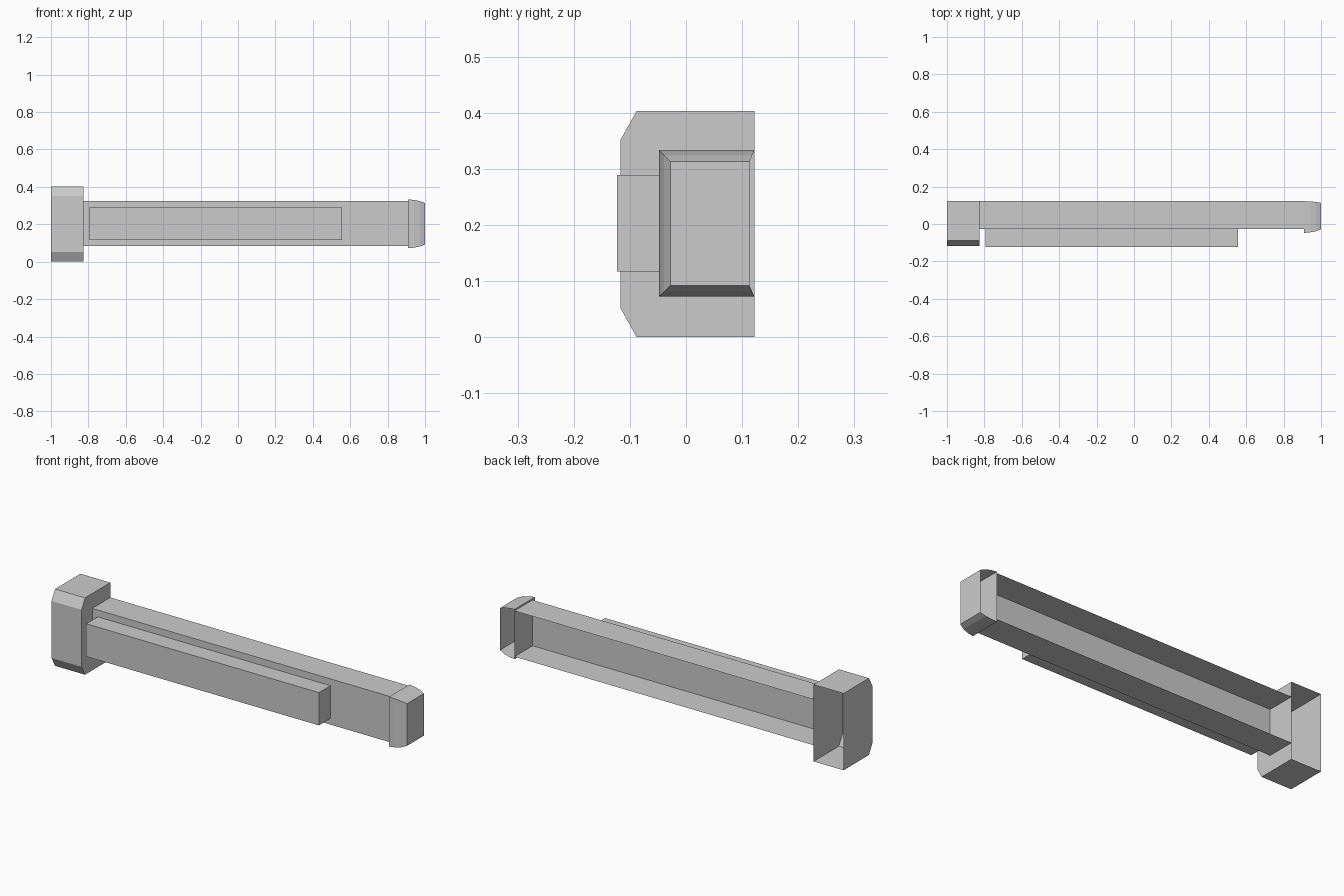
import bpy

if "Cube" in bpy.data.objects:
    bpy.data.objects.remove(bpy.data.objects["Cube"])


def channel(front, back, top, bottom, chamfer_y=0.0, chamfer_z=0.0):
    """Open-backed (y, z) outline, running back-top -> front -> back-bottom."""
    if chamfer_y:
        return [(back, top), (front + chamfer_y, top), (front, top - chamfer_z),
                (front, bottom + chamfer_z), (front + chamfer_y, bottom), (back, bottom)]
    return [(back, top), (front, top), (front, bottom), (back, bottom)]


def shell(name, sections, ends=True):
    """Skin a series of (x, outline) sections into a thin shell open at the back."""
    n = len(sections[0][1])
    verts = [(x, y, z) for x, outline in sections for y, z in outline]
    faces = []
    for s in range(len(sections) - 1):
        a, b = s * n, (s + 1) * n
        faces += [(a + i, a + i + 1, b + i + 1, b + i) for i in range(n - 1)]
    if ends:
        last = (len(sections) - 1) * n
        faces.append(tuple(reversed(range(n))))
        faces.append(tuple(range(last, last + n)))
    mesh = bpy.data.meshes.new(name)
    mesh.from_pydata(verts, [], faces)
    obj = bpy.data.objects.new(name, mesh)
    bpy.context.collection.objects.link(obj)
    return obj


BACK = 0.122

# Tall end block with chamfered front edges
block = channel(-0.117, BACK, 0.403, 0.0, 0.029, 0.052)
shell("end_block", [(-1.0, block), (-0.826, block)])

# Long main beam, its ends covered by the block and the cap
beam = channel(-0.028, BACK, 0.325, 0.085)
shell("main_beam", [(-0.826, beam), (0.91, beam)], ends=False)

# Raised panel on the beam's front
panel = channel(-0.123, -0.028, 0.289, 0.117)
shell("front_panel", [(-0.795, panel), (0.556, panel)])

# Flared end cap that rounds inwards towards its tip
cap = []
for x, inset in [(0.91, 0.0), (0.94, 0.003), (0.972, 0.009), (1.0, 0.020)]:
    cap.append((x, channel(-0.048 + inset, BACK - 0.45 * inset,
                           0.333 - inset, 0.072 + inset)))
shell("end_cap", cap)
